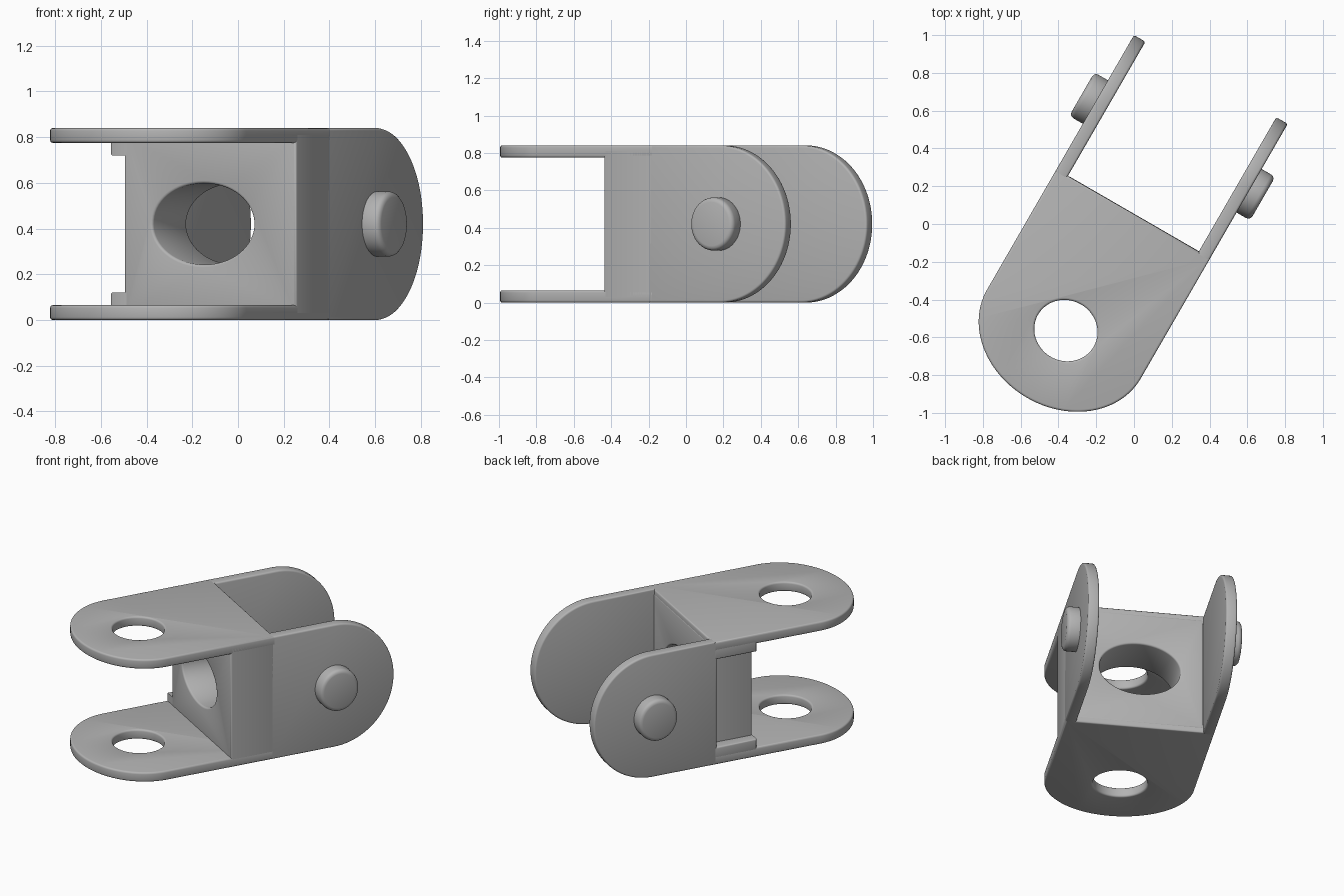
import bpy, bmesh
from math import sin, cos, pi, radians
from mathutils import Matrix

cube = bpy.data.objects.get("Cube")
if cube:
    bpy.data.objects.remove(cube)

# Plain grey metal
grey = bpy.data.materials.new("grey_metal")
grey.use_nodes = True
GREY = (0.45, 0.45, 0.45, 1)
grey.diffuse_color = GREY
grey.node_tree.nodes["Principled BSDF"].inputs["Base Color"].default_value = GREY

# Link frame: local x runs along the arms, local y across them
FRAME = Matrix.Rotation(radians(60), 4, "Z") @ Matrix.Translation((0, 0.03, 0))
FLAT = Matrix.Identity(4)
SIDE = Matrix.Rotation(radians(90), 4, "X")
ACROSS = Matrix(((0, 0, 1, 0), (1, 0, 0, 0), (0, 1, 0, 0), (0, 0, 0, 1)))


def arc(cx, cy, rx, ry, start=0.0, end=2 * pi, n=64):
    closed = end - start > 6
    steps = n if closed else n + 1
    return [(cx + rx * cos(start + (end - start) * i / n),
             cy + ry * sin(start + (end - start) * i / n)) for i in range(steps)]


def rect(x0, y0, x1, y1):
    return [(x0, y0), (x1, y0), (x1, y1), (x0, y1)]


def slab(name, loops, thickness, bevel, turn, place):
    """Extruded outline (first loop) with holes (other loops), rounded rims."""
    curve = bpy.data.curves.new(name, "CURVE")
    curve.dimensions = "2D"
    curve.fill_mode = "BOTH"
    curve.extrude = thickness / 2 - bevel
    curve.bevel_depth = bevel
    curve.bevel_resolution = 2
    curve.offset = -bevel
    for loop in loops:
        spline = curve.splines.new("POLY")
        spline.points.add(len(loop) - 1)
        for point, (x, y) in zip(spline.points, loop):
            point.co = (x, y, 0, 1)
        spline.use_cyclic_u = True
    temp = bpy.data.objects.new(name + "_curve", curve)
    bpy.context.collection.objects.link(temp)
    dg = bpy.context.evaluated_depsgraph_get()
    mesh = bpy.data.meshes.new_from_object(temp.evaluated_get(dg))
    bpy.data.objects.remove(temp)
    bm = bmesh.new()
    bm.from_mesh(mesh)
    bmesh.ops.remove_doubles(bm, verts=bm.verts, dist=0.0002)
    bm.transform(FRAME @ Matrix.Translation(place) @ turn)
    bmesh.ops.recalc_face_normals(bm, faces=bm.faces)
    bm.to_mesh(mesh)
    bm.free()
    mesh.materials.clear()
    mesh.materials.append(grey)
    obj = bpy.data.objects.new(name, mesh)
    bpy.context.collection.objects.link(obj)
    bpy.ops.object.select_all(action="DESELECT")
    obj.select_set(True)
    bpy.context.view_layer.objects.active = obj
    bpy.ops.object.shade_smooth_by_angle(angle=radians(35))
    return obj


# Top and bottom fork plates with a round end and a hole
plate = arc(-0.69, 0, 0.39, 0.47, pi / 2, 3 * pi / 2) + [(0.045, -0.47), (0.045, 0.47)]
plate_hole = arc(-0.669, 0, 0.16, 0.17)
for name, z in (("bottom_plate", 0.0325), ("top_plate", 0.8075)):
    slab(name, [plate, plate_hole], 0.065, 0.012, FLAT, (0, 0, z))

# Block between the plates with a wide oval bore
slab("center_block", [rect(-0.47, 0.03, 0.40, 0.81), arc(0, 0.42, 0.255, 0.178)],
     0.301, 0.012, ACROSS, (-0.1035, 0, 0))

# Lips above and below the side recess
for name, z in (("lower_lip", 0.08), ("upper_lip", 0.76)):
    slab(name, [rect(-0.254, -0.04, 0.04, 0.04)], 0.1, 0.012, SIDE, (0, 0.42, z))

# Side arms with round ends, each with a pin on the outside
arm = arc(0.46, 0.42, 0.406, 0.42, -pi / 2, pi / 2) + [(0.02, 0.84), (0.02, 0)]
for side, s in (("left", -1), ("right", 1)):
    slab(side + "_arm", [arm], 0.07, 0.012, SIDE, (0, -s * 0.435 if s > 0 else 0.435, 0))
    slab(side + "_pin", [arc(0.457, 0.42, 0.133, 0.142)], 0.12, 0.025, SIDE,
         (0, -s * 0.493, 0))
